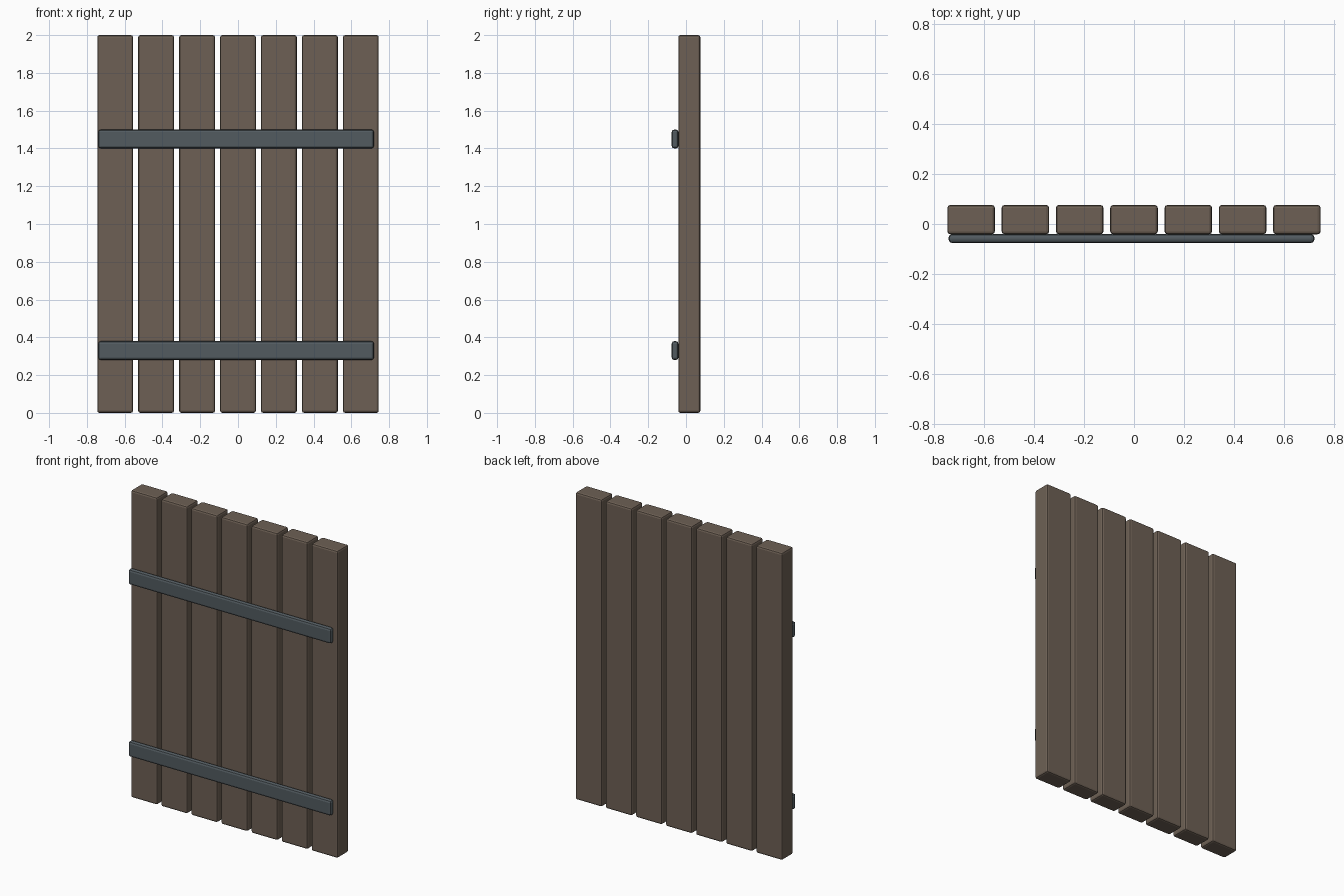
import bpy

if "Cube" in bpy.data.objects:
    bpy.data.objects.remove(bpy.data.objects["Cube"])


def material(name, color):
    m = bpy.data.materials.new(name)
    m.diffuse_color = color
    m.use_nodes = True
    m.node_tree.nodes["Principled BSDF"].inputs["Base Color"].default_value = m.diffuse_color
    return m


wood = material("wood", (0.155, 0.118, 0.09, 1))
iron = material("iron", (0.085, 0.105, 0.118, 1))


def rounded_box(name, lo, hi, bevel, mat):
    """Box between two corners with softened edges."""
    centre = [(a + b) / 2 for a, b in zip(lo, hi)]
    bpy.ops.mesh.primitive_cube_add(size=1, location=centre)
    ob = bpy.context.object
    ob.name = name
    ob.scale = [b - a for a, b in zip(lo, hi)]
    bpy.ops.object.transform_apply(location=False, rotation=False, scale=True)
    mod = ob.modifiers.new("soft_edges", 'BEVEL')
    mod.width = bevel
    mod.segments = 2
    ob.data.materials.append(mat)
    return ob


# Seven upright planks with narrow gaps
COUNT, WIDTH, PITCH = 7, 0.19, 0.2167
for i in range(COUNT):
    x = (i - (COUNT - 1) / 2) * PITCH
    rounded_box(f"plank_{i + 1}", (x - WIDTH / 2, -0.041, 0),
                (x + WIDTH / 2, 0.076, 2), 0.012, wood)

# Two iron straps across the front
for name, z in (("lower_strap", 0.28), ("upper_strap", 1.40)):
    rounded_box(name, (-0.74, -0.076, z), (0.72, -0.04, z + 0.1), 0.014, iron)
